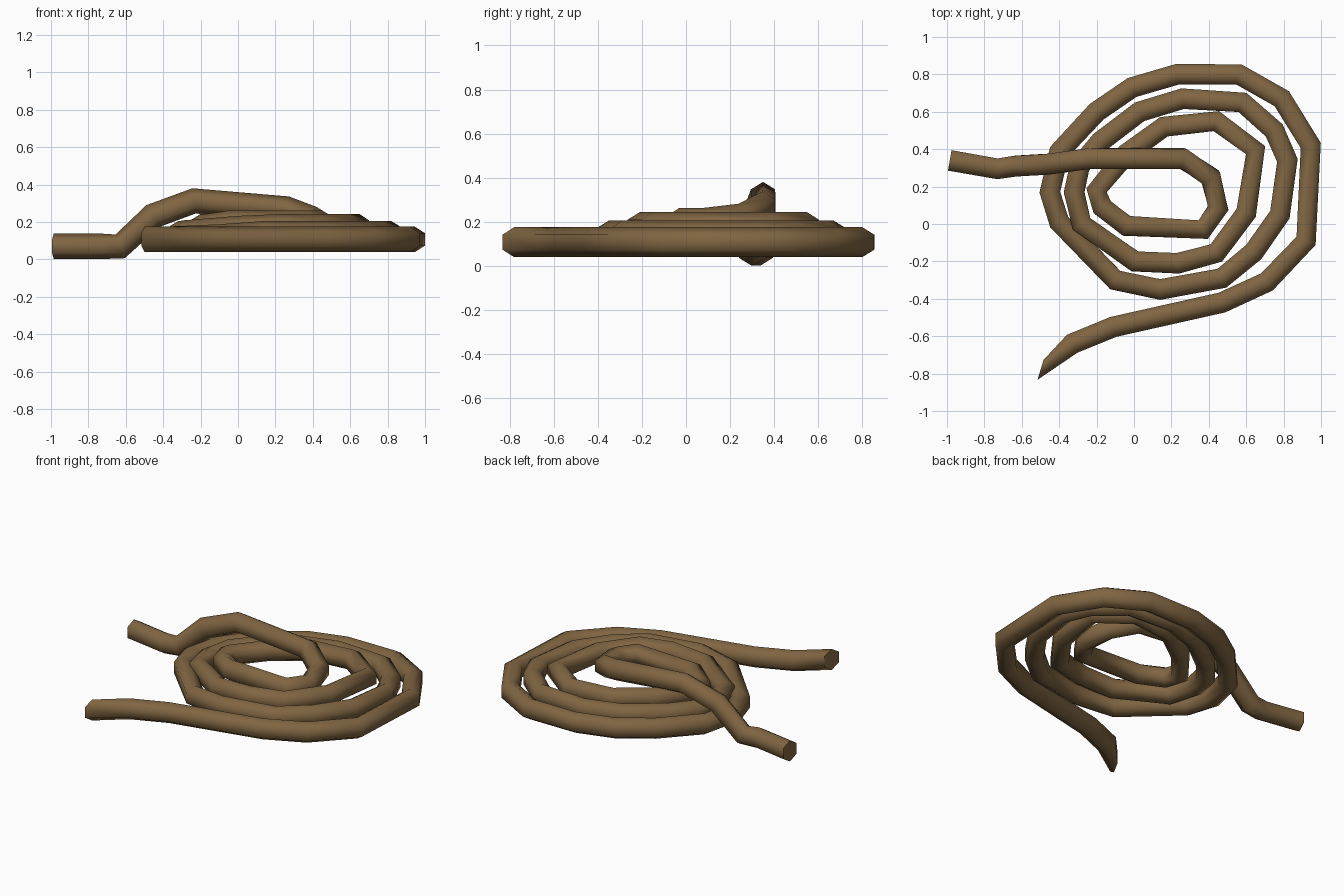
import bpy, bmesh, math
from mathutils import Vector

if "Cube" in bpy.data.objects:
    bpy.data.objects.remove(bpy.data.objects["Cube"])

# Rope centreline seen from above: outer tail -> three turns inwards -> crossing tail
PATH = [
    (-.50, -.78), (-.33, -.64), (-.11, -.55), (.47, -.42), (.71, -.31),
    (.92, -.09), (.945, .42), (.79, .67), (.56, .80), (.23, .80),
    (-.01, .73), (-.20, .60), (-.40, .385), (-.45, .17), (-.40, .01),
    (-.10, -.30), (.14, -.35), (.47, -.29), (.64, -.15), (.78, .05),
    (.82, .34), (.75, .50), (.58, .65), (.26, .67), (.03, .60),
    (-.18, .44), (-.29, .31), (-.32, .17), (-.28, 0), (.005, -.20),
    (.235, -.21), (.44, -.155), (.60, .06), (.65, .395), (.44, .55),
    (.16, .52), (-.04, .375), (-.20, .18), (-.17, .09), (-.04, -.01),
    (.37, -.03), (.45, .085), (.41, .25), (.26, .35), (-.235, .35),
    (-.455, .32), (-.63, .31), (-.73, .295), (-.985, .34)]
# Height along the rope as (number of points, z)
HEIGHTS = [(15, .107), (1, .12), (12, .137), (1, .142), (1, .165), (9, .175),
           (3, .195), (1, .215), (1, .27), (1, .313), (1, .232), (3, .07)]
SIDES, HALF_W, HALF_H = 6, .064, .068

zs = [z for n, z in HEIGHTS for _ in range(n)]
pts = [Vector((x, y, z)) for (x, y), z in zip(PATH, zs)]

mat = bpy.data.materials.new("rope brown")
mat.diffuse_color = (0.215, 0.13, 0.054, 1)
mat.use_nodes = True
mat.node_tree.nodes["Principled BSDF"].inputs["Base Color"].default_value = mat.diffuse_color

# Sweep a six-sided section with its corner up along the centreline
bm = bmesh.new()
rings = []
for i, p in enumerate(pts):
    t = Vector()
    if i > 0:
        t += (p - pts[i - 1]).normalized()
    if i < len(pts) - 1:
        t += (pts[i + 1] - p).normalized()
    if i == 0:
        t = Vector((.96, -.29, 0))      # slanted cut on the outer tail
    t.normalize()
    side = t.cross(Vector((0, 0, 1))).normalized()
    up = side.cross(t)
    ring = []
    for k in range(SIDES):
        a = math.tau * k / SIDES
        ring.append(bm.verts.new(p + side * math.sin(a) * HALF_W + up * math.cos(a) * HALF_H))
    rings.append(ring)
for a, b in zip(rings, rings[1:]):
    for k in range(SIDES):
        j = (k + 1) % SIDES
        bm.faces.new((a[k], a[j], b[j], b[k])).smooth = True
# Flat cut ends
bm.faces.new(rings[0])
bm.faces.new(rings[-1])
bmesh.ops.recalc_face_normals(bm, faces=bm.faces)
for f in bm.faces:
    if len(f.verts) == SIDES:
        for e in f.edges:
            e.smooth = False

mesh = bpy.data.meshes.new("coiled_rope")
bm.to_mesh(mesh)
bm.free()
mesh.materials.append(mat)
rope = bpy.data.objects.new("coiled_rope", mesh)
bpy.context.collection.objects.link(rope)
